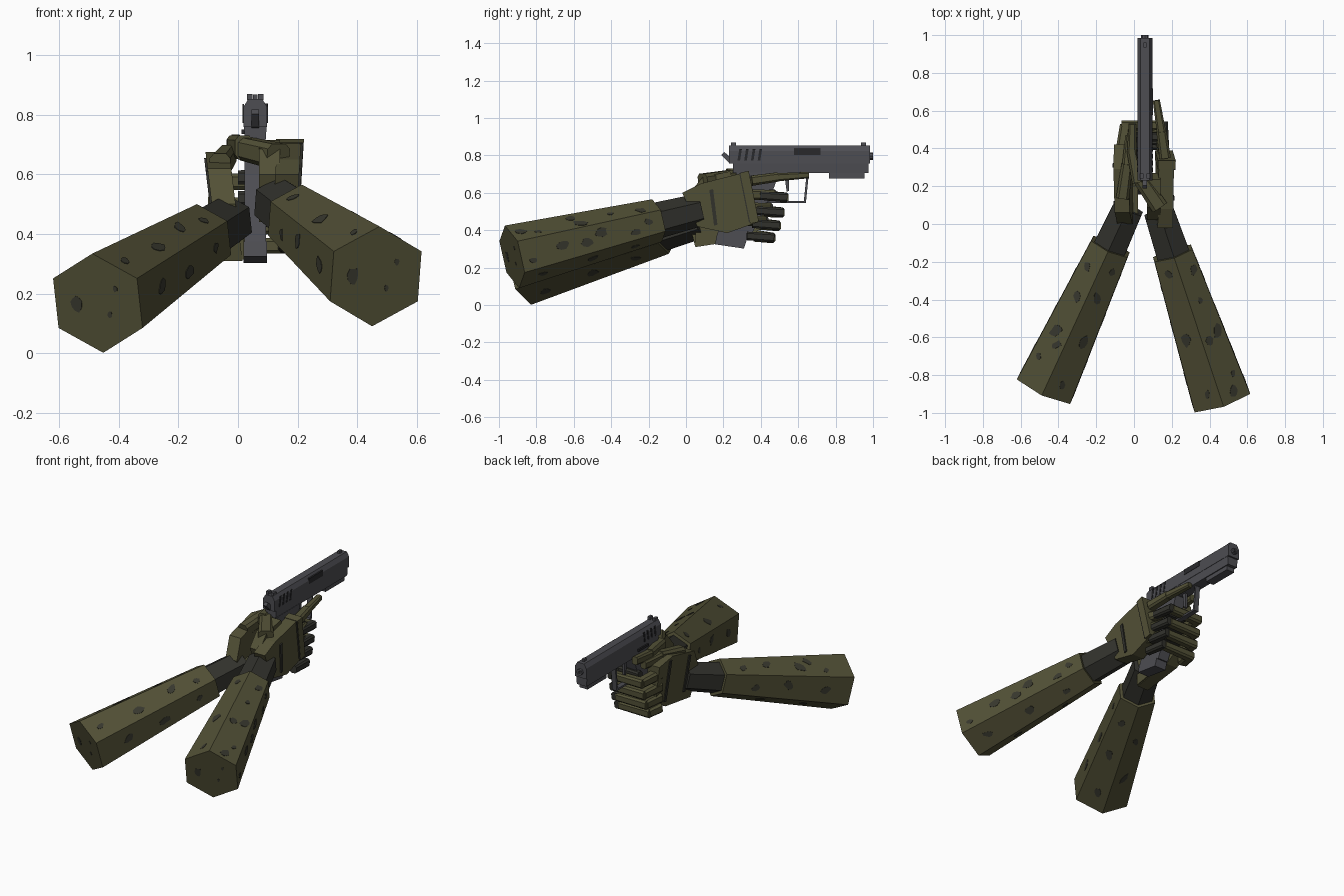
import bpy, bmesh, math, random
from mathutils import Vector as V

random.seed(4)

def mat(name, c):
    m = bpy.data.materials.new(name)
    m.diffuse_color = (*c, 1)
    return m

OLIVE = mat("olive", (0.085, 0.081, 0.037))
DARK = mat("dark_fabric", (0.032, 0.032, 0.026))
PATCH = mat("camo_patch", (0.040, 0.040, 0.028))
METAL = mat("gun_grey", (0.075, 0.075, 0.085))
BLACK = mat("near_black", (0.022, 0.022, 0.024))

def loft(name, a, b, m):
    """Solid between two matching rings of points."""
    n = len(a)
    bm = bmesh.new()
    ra = [bm.verts.new(p) for p in a]
    rb = [bm.verts.new(p) for p in b]
    bm.faces.new(ra)
    bm.faces.new(rb[::-1])
    for i in range(n):
        j = (i + 1) % n
        bm.faces.new((ra[j], ra[i], rb[i], rb[j]))
    bmesh.ops.recalc_face_normals(bm, faces=bm.faces)
    me = bpy.data.meshes.new(name)
    bm.to_mesh(me)
    bm.free()
    me.materials.append(m)
    ob = bpy.data.objects.new(name, me)
    bpy.context.collection.objects.link(ob)
    return ob

def side(name, pts, x0, x1, m, shear=0.0, z0=0.6):
    """Extrude a (y, z) profile across x."""
    f = lambda x: [V((x + shear * (z - z0), y, z)) for y, z in pts]
    return loft(name, f(x0), f(x1), m)

def box(name, x0, x1, y0, y1, z0, z1, m):
    return side(name, [(y0, z0), (y1, z0), (y1, z1), (y0, z1)], x0, x1, m)

def frame(d):
    s = d.cross(V((0, 0, 1))).normalized()
    return s, s.cross(d).normalized()

def bar(name, p, q, w, h, m, taper=0.85):
    """Chamfered bar from p to q, w wide and h high."""
    p, q = V(p), V(q)
    s, u = frame((q - p).normalized())
    prof = [(-.5, -.3), (-.3, -.5), (.3, -.5), (.5, -.3), (.5, .3), (.3, .5), (-.3, .5), (-.5, .3)]
    ring = lambda c, k: [c + s * (a * w * k) + u * (b * h * k) for a, b in prof]
    return loft(name, ring(p, 1), ring(q, taper), m)

# ---------- sleeves, cuffs and camouflage patches ----------
def hexring(c, d, r):
    s, u = frame(d)
    return [c + s * (1.04 * r * math.cos(math.radians(30 + 60 * k)))
            + u * (r * math.sin(math.radians(30 + 60 * k))) for k in range(6)]

def blob(name, c, a, b, n, size):
    """Thin irregular plate lying on a face."""
    pts = []
    for i in range(9):
        t = 2 * math.pi * i / 9
        r = size * random.uniform(0.7, 1.15)
        pts.append(c + a * (r * 1.25 * math.cos(t)) + b * (r * 0.8 * math.sin(t)))
    loft(name, [p - n * 0.002 for p in pts], [p + n * 0.002 for p in pts], PATCH)

def arm(name, elbow, wrist, spots):
    e, w = V(elbow), V(wrist)
    d = (w - e).normalized()
    A, B = hexring(e, d, 0.172), hexring(w, d, 0.117)
    loft(name + "_sleeve", A, B, OLIVE)
    loft(name + "_cuff", hexring(w - d * 0.02, d, 0.098), hexring(w + d * 0.235, d, 0.088), DARK)
    for k, u, v, size in spots:
        j = (k + 1) % 6
        p, q = A[k].lerp(B[k], u), A[j].lerp(B[j], u)
        along = (B[k] + B[j] - A[k] - A[j]).normalized()
        n = along.cross(q - p).normalized()
        c = p.lerp(q, v)
        if n.dot(c - e.lerp(w, u)) < 0:
            n = -n
        a = (along + (q - p).normalized() * random.uniform(-.8, .8)).normalized()
        blob(name + "_patch", c, a, n.cross(a), n, size)
    s, u = frame(d)
    for a, b, size in [(-.08, .0, .026), (.04, -.04, .01), (.07, .05, .01)]:
        blob(name + "_end_patch", e + s * a + u * b, u, s, d, size)

# (face, along, across, size)
arm("right_arm", (0.462, -0.93, 0.258), (0.205, -0.155, 0.452), [
    (5, .08, .3, .02), (5, .30, .55, .032), (5, .46, .4, .03), (5, .57, .65, .03), (5, .80, .3, .025),
    (5, .90, .6, .022), (0, .06, .5, .03), (0, .17, .3, .016), (0, .46, .25, .032), (0, .42, .7, .028),
    (0, .68, .5, .018), (0, .88, .3, .025), (1, .1, .4, .02), (1, .47, .6, .034), (1, .9, .5, .022),
    (2, .2, .5, .03), (2, .55, .4, .028), (2, .8, .6, .02), (3, .3, .5, .03), (3, .7, .4, .025),
    (4, .15, .5, .025), (4, .5, .5, .03), (4, .8, .4, .02)])
arm("left_arm", (-0.470, -0.868, 0.168), (-0.125, -0.12, 0.387), [
    (1, .2, .7, .018), (1, .4, .55, .036), (1, .32, .3, .026), (1, .65, .4, .025), (1, .85, .6, .022),
    (0, .1, .5, .02), (0, .4, .4, .033), (0, .7, .6, .028), (0, .88, .4, .02), (2, .2, .5, .03),
    (2, .5, .4, .028), (2, .75, .6, .025), (3, .3, .5, .03), (3, .65, .5, .025), (4, .15, .4, .025),
    (4, .5, .5, .03), (4, .8, .5, .022), (5, .25, .5, .028), (5, .55, .4, .03), (5, .85, .5, .02)])

# ---------- pistol ----------
GX = 0.058
def along_y(name, prof, y0, y1, m):
    loft(name, [V((GX + x, y0, z)) for x, z in prof], [V((GX + x, y1, z)) for x, z in prof], m)

along_y("slide", [(-.04, .758), (.04, .758), (.04, .825), (.024, .852), (-.024, .852), (-.04, .825)], .23, .985, METAL)
along_y("frame", [(-.034, .705), (.034, .705), (.038, .76), (-.038, .76)], .25, .975, METAL)
box("accessory_rail", GX - .028, GX + .028, .765, .955, .678, .708, METAL)
along_y("muzzle", [(.02 * math.cos(i * math.pi / 4), .797 + .02 * math.sin(i * math.pi / 4)) for i in range(8)], .97, 1.0, METAL)
along_y("bore", [(.011 * math.cos(i * math.pi / 4), .797 + .011 * math.sin(i * math.pi / 4)) for i in range(8)], .99, 1.001, BLACK)
for sx in (-1, 1):
    box("rear_sight", GX + sx * .018 - .009, GX + sx * .018 + .009, .24, .268, .85, .87, METAL)
    for i in range(4):                                     # slide serrations
        y = .275 + i * .036
        x = GX + sx * .0405
        side("serration", [(y, .772), (y + .014, .772), (y + .024, .835), (y + .010, .835)], x - .002, x + .002, BLACK)
box("front_sight", GX - .008, GX + .008, .935, .962, .85, .868, METAL)
box("ejection_port", GX + .025, GX + .0425, .578, .718, .803, .838, BLACK)
side("hammer", [(.235, .755), (.255, .775), (.205, .818), (.188, .803)], GX - .012, GX + .012, METAL)
side("grip", [(.27, .71), (.50, .71), (.46, .60), (.335, .345), (.165, .375), (.245, .60)], .022, .094, METAL)
side("magazine_base", [(.155, .325), (.31, .302), (.325, .35), (.165, .375)], .018, .098, METAL)
side("trigger", [(.525, .705), (.55, .705), (.55, .61), (.538, .607)], GX - .008, GX + .008, METAL)
side("guard_front", [(.645, .705), (.657, .705), (.641, .545), (.629, .545)], GX - .016, GX + .016, METAL)
side("guard_bottom", [(.43, .545), (.641, .545), (.641, .557), (.43, .557)], GX - .016, GX + .016, METAL)
box("slide_release", GX - .046, GX - .036, .36, .46, .735, .75, BLACK)

# ---------- right hand ----------
side("right_palm", [(-.02, .60), (.08, .65), (.335, .715), (.39, .445), (.22, .385), (.06, .42)], .125, .205, OLIVE, .06)
side("right_wrist_strap", [(.125, .615), (.145, .62), (.168, .43), (.150, .425)], .2, .213, DARK, .06)
side("right_knuckle_guard", [(.29, .707), (.335, .718), (.39, .445), (.345, .435)], .12, .214, OLIVE, .06)
side("right_knuckle_strap", [(.285, .703), (.30, .707), (.352, .445), (.337, .44)], .2, .213, DARK, .06)
side("right_heel", [(.02, .60), (.09, .685), (.235, .715), (.27, .62), (.20, .45), (.08, .44)], .07, .14, OLIVE)
bar("right_thumb_base", (.135, .09, .66), (.03, .245, .685), .09, .085, OLIVE, .9)
bar("right_thumb_mid", (.02, .22, .69), (-.012, .39, .695), .06, .08, OLIVE, .9)
bar("right_thumb_tip", (-.012, .37, .695), (-.008, .53, .71), .05, .06, OLIVE, .8)
bar("right_index_base", (.165, .35, .665), (.145, .49, .685), .06, .055, OLIVE, .9)
bar("right_index_tip", (.148, .47, .682), (.118, .655, .695), .05, .045, OLIVE, .75)
for y, z in [(.46, .59), (.44, .52), (.415, .45)]:
    bar("right_finger_base", (.165, y - .11, z), (.135, y + .01, z), .055, .058, OLIVE)
    bar("right_finger_tip", (.145, y, z), (.0, y + .005, z), .05, .055, DARK)

# ---------- left hand ----------
side("left_palm", [(0, .50), (.06, .62), (.29, .675), (.42, .65), (.42, .42), (.31, .35), (.05, .31)], -.10, -.02, OLIVE, -.12)
side("left_wrist_strap", [(.10, .61), (.12, .615), (.14, .38), (.12, .375)], -.107, -.09, DARK, -.12)
side("left_knuckle_strap", [(.30, .655), (.32, .655), (.335, .39), (.315, .385)], -.107, -.09, DARK, -.12)
side("left_heel", [(.05, .315), (.17, .335), (.25, .40), (.20, .50), (.05, .48)], -.05, .02, OLIVE)
bar("left_thumb_base", (-.06, .14, .63), (-.035, .32, .665), .07, .08, OLIVE, .85)
bar("left_thumb_tip", (-.037, .30, .66), (-.025, .47, .665), .055, .065, OLIVE, .75)
for y, z in [(.525, .575), (.505, .495), (.485, .425), (.455, .36)]:
    bar("left_finger_base", (-.068, .37, z + .01), (-.045, y, z), .065, .062, OLIVE, .9)
    bar("left_finger_mid", (-.065, y - .005, z), (.15, y - .003, z), .055, .056, OLIVE, .9)
    bar("left_finger_tip", (.155, y + .015, z), (.165, y - .13, z + .01), .048, .05, DARK, .9)
